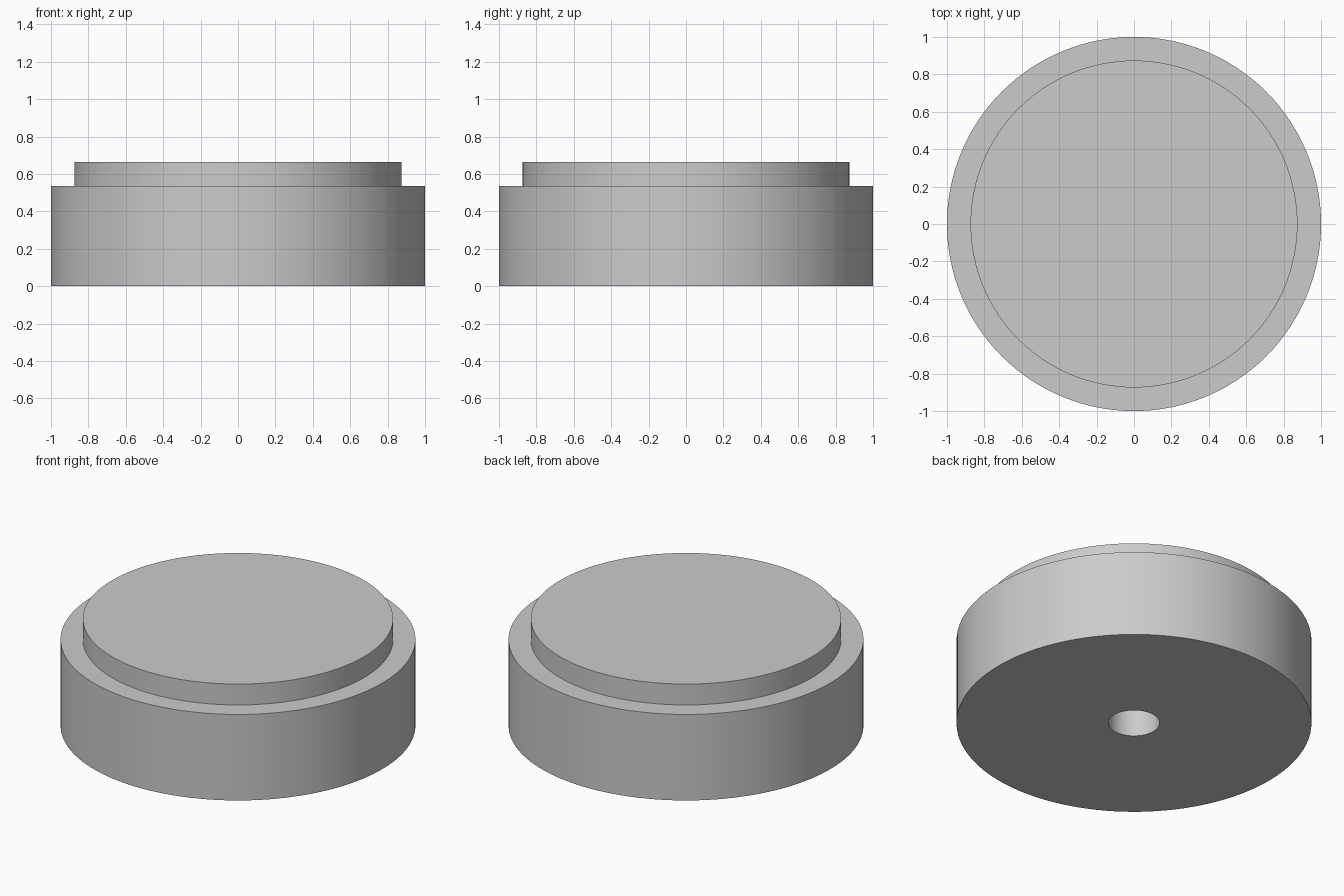
import bpy
import bmesh
import math

cube = bpy.data.objects.get("Cube")
if cube:
    bpy.data.objects.remove(cube, do_unlink=True)

SEGMENTS = 128

# Plain grey material
grey = bpy.data.materials.new("light_grey")
grey.use_nodes = True
colour = (0.6, 0.6, 0.6, 1)
grey.diffuse_color = colour
grey.node_tree.nodes["Principled BSDF"].inputs["Base Color"].default_value = colour


def lathe(name, profile, material):
    """Spin a (radius, height) profile around z into a closed solid."""
    bm = bmesh.new()
    points = [bm.verts.new((r, 0, z)) for r, z in profile]
    edges = [bm.edges.new(pair) for pair in zip(points, points[1:])]
    bmesh.ops.spin(bm, geom=points + edges, cent=(0, 0, 0), axis=(0, 0, 1),
                   angle=math.tau, steps=SEGMENTS, use_duplicate=False)
    bmesh.ops.remove_doubles(bm, verts=bm.verts, dist=0.0001)
    bmesh.ops.recalc_face_normals(bm, faces=bm.faces)
    mesh = bpy.data.meshes.new(name)
    bm.to_mesh(mesh)
    bm.free()
    mesh.materials.append(material)
    obj = bpy.data.objects.new(name, mesh)
    bpy.context.collection.objects.link(obj)
    bpy.ops.object.select_all(action="DESELECT")
    obj.select_set(True)
    bpy.context.view_layer.objects.active = obj
    bpy.ops.object.shade_smooth_by_angle(angle=math.radians(30))
    return obj


# Stepped round body with a blind hole in its underside
RADIUS, STEP_RADIUS, HOLE_RADIUS = 1.0, 0.874, 0.144
STEP_Z, TOP_Z, HOLE_DEPTH = 0.535, 0.665, 0.4

lathe("stepped_round_body", [
    (0, HOLE_DEPTH),
    (HOLE_RADIUS, HOLE_DEPTH),
    (HOLE_RADIUS, 0),
    (RADIUS, 0),
    (RADIUS, STEP_Z),
    (STEP_RADIUS, STEP_Z),
    (STEP_RADIUS, TOP_Z),
    (0, TOP_Z),
], grey)
